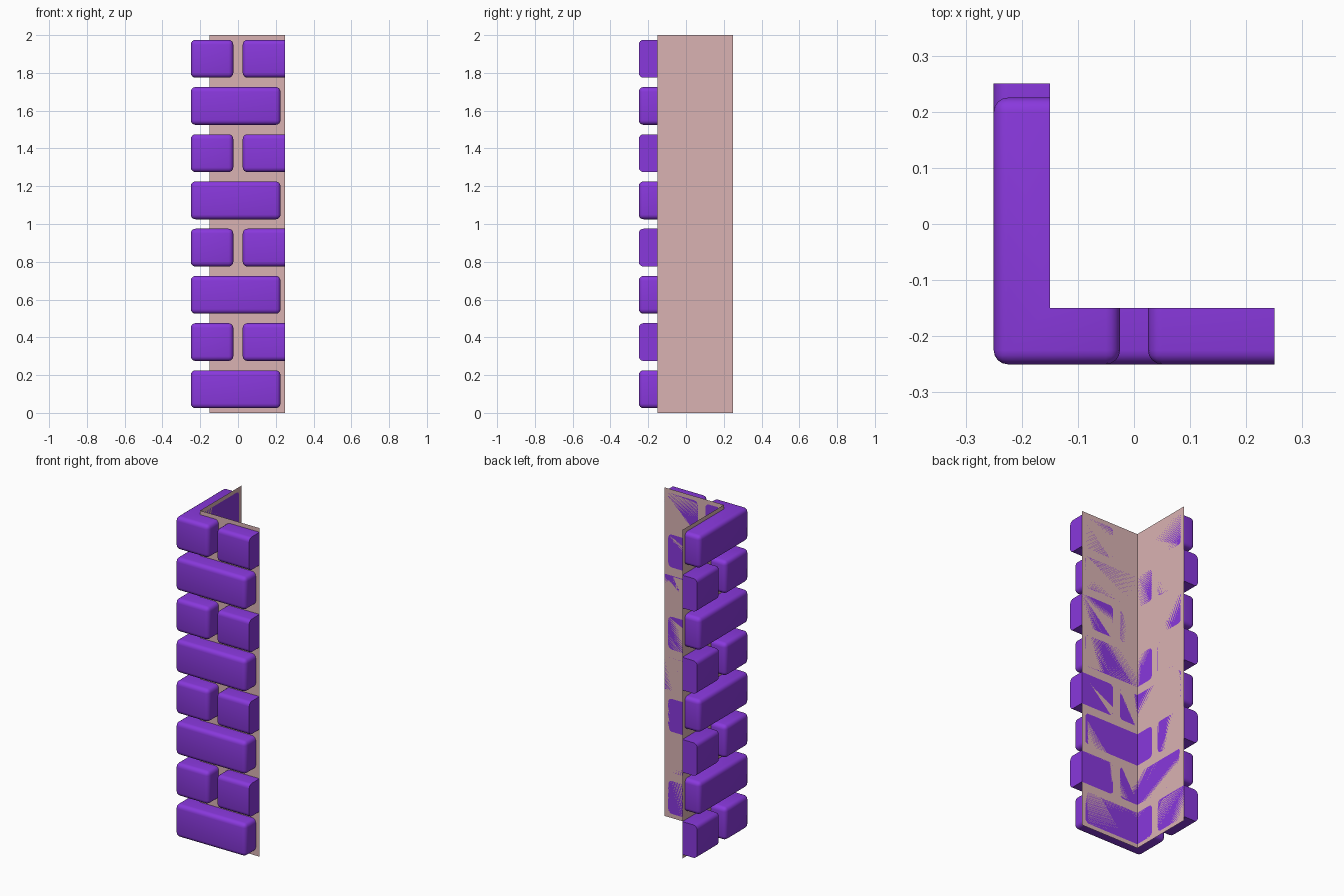
import bpy, bmesh, math
from mathutils import Matrix, Vector

if "Cube" in bpy.data.objects:
    bpy.data.objects.remove(bpy.data.objects["Cube"])

IN, OUT, END, H = -0.15, -0.25, 0.25, 2.0


def material(name, color):
    m = bpy.data.materials.new(name)
    m.diffuse_color = color
    m.use_nodes = True
    m.node_tree.nodes["Principled BSDF"].inputs["Base Color"].default_value = m.diffuse_color
    return m


def to_object(name, bm, mat=None):
    bmesh.ops.recalc_face_normals(bm, faces=bm.faces[:])
    me = bpy.data.meshes.new(name)
    bm.to_mesh(me)
    bm.free()
    ob = bpy.data.objects.new(name, me)
    bpy.context.collection.objects.link(ob)
    if mat:
        me.materials.append(mat)
    return ob


def rounded_brick(bm, x0, x1, y0, y1, z0, z1, r=0.025):
    c = Vector(((x0 + x1) / 2, (y0 + y1) / 2, (z0 + z1) / 2))
    mtx = Matrix.Translation(c) @ Matrix.Diagonal((x1 - x0, y1 - y0, z1 - z0, 1))
    verts = bmesh.ops.create_cube(bm, size=1, matrix=mtx)["verts"]
    edges = list({e for v in verts for e in v.link_edges})
    bmesh.ops.bevel(bm, geom=edges, offset=r, segments=4, profile=0.5, affect='EDGES')


purple = material("brick_purple", (0.25, 0.04, 0.72, 1))
pink = material("wall_pink", (0.70, 0.45, 0.45, 1))

# Wall: two thin sheets meeting at the corner
bm = bmesh.new()
path = [(IN, END), (IN, IN), (END, IN)]
low = [bm.verts.new((x, y, 0)) for x, y in path]
top = [bm.verts.new((x, y, H)) for x, y in path]
for i in range(2):
    bm.faces.new((low[i], low[i + 1], top[i + 1], top[i]))
wall = to_object("corner_wall", bm, pink)

# Bricks: long corner brick and a neighbour, swapping direction each course
bm = bmesh.new()
for i in range(8):
    z0 = 0.025 + 0.25 * i
    z1 = z0 + 0.2
    long_brick = (OUT, 0.225, OUT, -0.025)
    neighbour = (OUT, -0.025, 0.025, 0.475)
    for a in (long_brick, neighbour):
        if i % 2:
            a = a[2:] + a[:2]
        rounded_brick(bm, *a, z0, z1)
bricks = to_object("corner_bricks", bm, purple)

# L-shaped volume keeps only the brick parts outside the wall
bm = bmesh.new()
outline = [(-0.4, -0.4), (END, -0.4), (END, IN), (IN, IN), (IN, END), (-0.4, END)]
face = bm.faces.new([bm.verts.new((x, y, -0.5)) for x, y in outline])
ext = bmesh.ops.extrude_face_region(bm, geom=[face])
bmesh.ops.translate(bm, vec=(0, 0, 3),
                    verts=[g for g in ext["geom"] if isinstance(g, bmesh.types.BMVert)])
cutter = to_object("trim_volume", bm)
cutter.hide_render = True

mod = bricks.modifiers.new("trim", 'BOOLEAN')
mod.operation = 'INTERSECT'
mod.solver = 'EXACT'
mod.object = cutter
bpy.context.view_layer.objects.active = bricks
bricks.select_set(True)
bpy.ops.object.modifier_apply(modifier=mod.name)
bpy.data.objects.remove(cutter)
bpy.ops.object.shade_smooth_by_angle(angle=math.radians(35))
